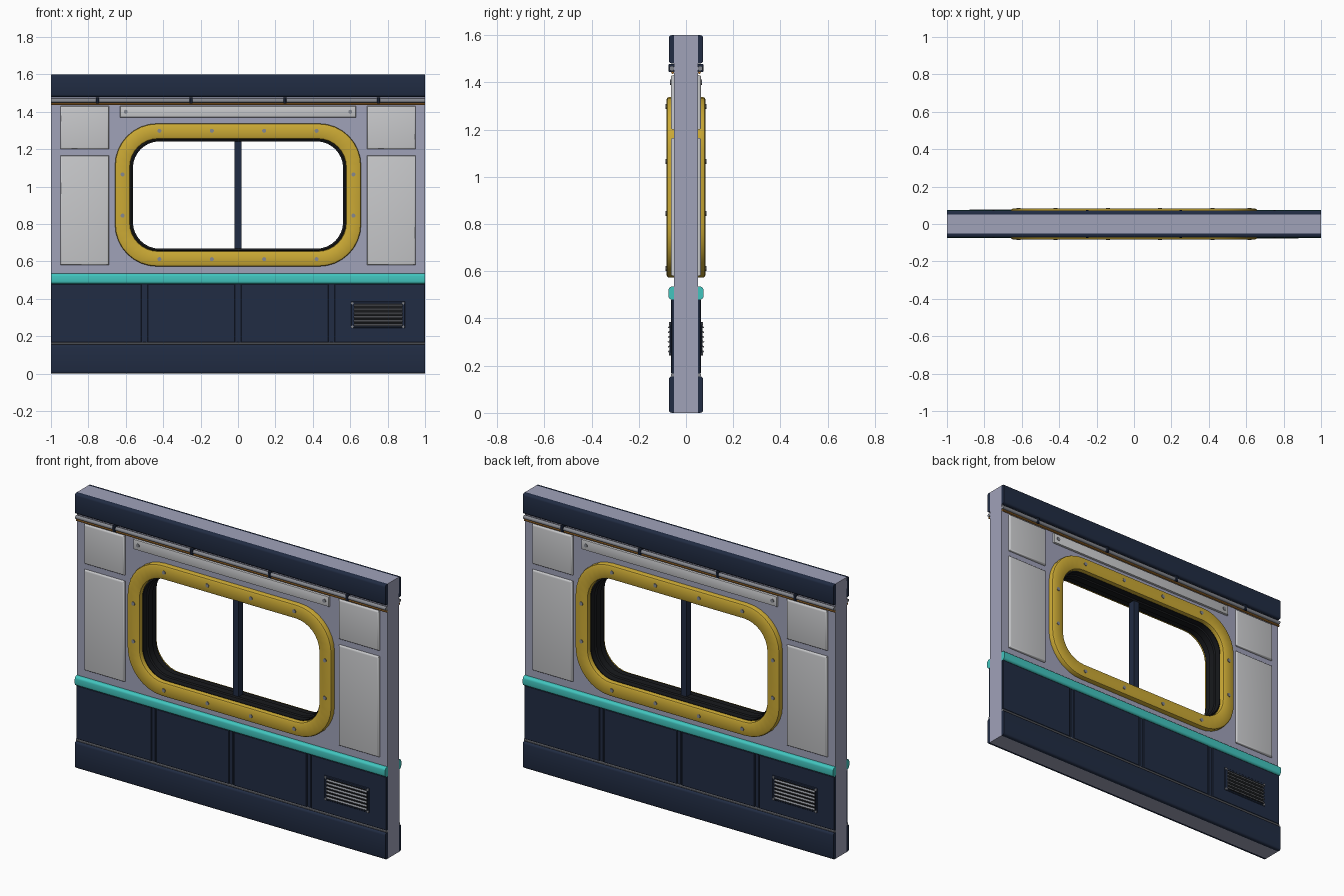
import bpy, bmesh, math
from mathutils import Matrix, Vector

if "Cube" in bpy.data.objects:
    bpy.data.objects.remove(bpy.data.objects["Cube"])

def material(name, r, g, b):
    m = bpy.data.materials.new(name)
    m.diffuse_color = (r, g, b, 1)
    m.use_nodes = True
    m.node_tree.nodes["Principled BSDF"].inputs["Base Color"].default_value = m.diffuse_color
    return m

WALL = material("lavender grey", 0.35, 0.36, 0.485)
PANEL = material("light grey", 0.58, 0.585, 0.60)
NAVY = material("navy", 0.015, 0.025, 0.056)
YELLOW = material("yellow", 0.60, 0.40, 0.035)
TEAL = material("teal", 0.054, 0.56, 0.52)
BLACK = material("rubber black", 0.009, 0.010, 0.012)
METAL = material("metal grey", 0.24, 0.25, 0.28)
COPPER = material("copper orange", 0.45, 0.19, 0.03)

def finish(bm, name, mat, both_sides=True):
    """Make an object, and a copy turned half round for the other side."""
    bmesh.ops.recalc_face_normals(bm, faces=bm.faces)
    mesh = bpy.data.meshes.new(name)
    bm.to_mesh(mesh)
    bm.free()
    mesh.materials.append(mat)
    ob = bpy.data.objects.new(name, mesh)
    bpy.context.collection.objects.link(ob)
    bpy.ops.object.select_all(action='DESELECT')
    ob.select_set(True)
    bpy.context.view_layer.objects.active = ob
    bpy.ops.object.shade_smooth_by_angle(angle=math.radians(35))
    if both_sides:
        back = ob.copy()
        back.name = name + "_back"
        back.rotation_euler.z = math.pi
        bpy.context.collection.objects.link(back)

def boxes(name, mat, items, depth, bevel=0, segs=2, long_only=False, inner=0.05, both=True):
    """Boxes (x0, x1, z0, z1) between y = -inner and y = -depth, front edges rounded."""
    bm = bmesh.new()
    for x0, x1, z0, z1 in items:
        size = Matrix.Diagonal((x1 - x0, depth - inner, z1 - z0, 1))
        pos = Matrix.Translation(((x0 + x1) / 2, -(depth + inner) / 2, (z0 + z1) / 2))
        bmesh.ops.create_cube(bm, size=1, matrix=pos @ size)
    if bevel:
        def chosen(e):
            a, b = e.verts[0].co, e.verts[1].co
            front = max(a.y, b.y) < -depth + 1e-4
            return front and (not long_only or abs(a.x - b.x) > 0.01)
        bmesh.ops.bevel(bm, geom=[e for e in bm.edges if chosen(e)], offset=bevel,
                        segments=segs, profile=0.5, affect='EDGES')
    finish(bm, name, mat, both)

def rods(name, mat, items, radius, sides=10):
    """Cylinders between pairs of points."""
    bm = bmesh.new()
    for a, b in items:
        a, b = Vector(a), Vector(b)
        turn = (b - a).to_track_quat('Z', 'Y').to_matrix().to_4x4()
        bmesh.ops.create_cone(bm, cap_ends=True, segments=sides, radius1=radius, radius2=radius,
                              depth=(b - a).length, matrix=Matrix.Translation((a + b) / 2) @ turn)
    finish(bm, name, mat)

def bolts(name, points, y, radius=0.011):
    rods(name, METAL, [((x, -y + 0.006, z), (x, -y, z)) for x, z in points], radius)

def ring(name, mat, profile, both):
    """Closed loft of rounded rectangles (half width, half height, radius, centre z, y)."""
    n = 8
    bm = bmesh.new()
    loops = []
    for w, h, r, cz, y in profile:
        loop = []
        for k, (sx, sz) in enumerate(((1, 1), (-1, 1), (-1, -1), (1, -1))):
            for i in range(n + 1):
                t = math.pi / 2 * (k + i / n)
                loop.append(bm.verts.new((sx * (w - r) + r * math.cos(t), y,
                                          cz + sz * (h - r) + r * math.sin(t))))
        loops.append(loop)
    for a, b in zip(loops, loops[1:] + loops[:1]):
        for i in range(len(a)):
            j = (i + 1) % len(a)
            bm.faces.new((a[i], a[j], b[j], b[i]))
    bmesh.ops.remove_doubles(bm, verts=bm.verts, dist=1e-5)
    finish(bm, name, mat, both)

CZ = 0.955  # window centre height

# Wall slab with the window opening
ring("wall", WALL, [(1, 0.8, 0, 0.8, -0.051), (1, 0.8, 0, 0.8, 0.051),
                    (0.585, 0.305, 0.155, CZ, 0.051), (0.585, 0.305, 0.155, CZ, -0.051)], False)

# Window frame, rubber lining and centre bar
ring("window_frame", YELLOW, [
    (0.658, 0.382, 0.225, CZ, -0.045), (0.658, 0.382, 0.225, CZ, -0.073),
    (0.655, 0.379, 0.222, CZ, -0.079), (0.647, 0.371, 0.214, CZ, -0.083),
    (0.587, 0.309, 0.160, CZ, -0.083), (0.580, 0.302, 0.153, CZ, -0.079),
    (0.577, 0.299, 0.150, CZ, -0.072), (0.577, 0.299, 0.150, CZ, -0.045)], True)
ring("window_lining", BLACK, [
    (0.590, 0.308, 0.160, CZ, -0.048), (0.570, 0.294, 0.150, CZ, -0.060),
    (0.570, 0.294, 0.150, CZ, -0.025), (0.562, 0.287, 0.143, CZ, -0.020),
    (0.562, 0.287, 0.143, CZ, 0.020), (0.570, 0.294, 0.150, CZ, 0.025),
    (0.570, 0.294, 0.150, CZ, 0.060), (0.590, 0.308, 0.160, CZ, 0.048)], False)
boxes("window_bar", NAVY, [(-0.018, 0.018, 0.662, 1.248)], 0.02, inner=-0.02, both=False)
bolts("frame_bolts", [(x, z) for x in (-0.42, -0.14, 0.14, 0.42) for z in (0.612, 1.298)]
      + [(x, z) for x in (-0.617, 0.617) for z in (0.845, 1.065)], 0.086)

# Top band, base band and teal rail
boxes("top_band", NAVY, [(-1, 1, 1.48, 1.6)], 0.073, 0.013, 3, True)
boxes("base_band", NAVY, [(-1, 1, 0, 0.155)], 0.073, 0.013, 3, True)
boxes("teal_rail", TEAL, [(-1, 1, 0.48, 0.535)], 0.074, 0.014, 4, True)
boxes("base_trim", METAL, [(-1, 1, 0.155, 0.167)], 0.064, 0.003, 1, True)

# Pipes under the top band with clips
rods("grey_pipe", METAL, [((-1, -0.060, 1.459), (1, -0.060, 1.459))], 0.011, 12)
rods("copper_pipe", COPPER, [((-1, -0.057, 1.441), (1, -0.057, 1.441))], 0.006, 8)
boxes("pipe_clips", NAVY, [(x - 0.008, x + 0.008, 1.443, 1.477)
                           for x in (-0.75, -0.25, 0.25, 0.75)], 0.074, 0.003, 1)

# Light wall panels and the strip over the window
boxes("side_panels", PANEL, [(x, x + 0.26, z0, z1) for x in (-0.95, 0.69)
                             for z0, z1 in ((0.58, 1.165), (1.2, 1.43))], 0.064, 0.009, 3)
boxes("header_strip", PANEL, [(-0.63, 0.63, 1.37, 1.43)], 0.064, 0.006, 2)
bolts("header_bolts", [(-0.6, 1.4), (0.6, 1.4)], 0.067)

# Lower cladding: four plates with recessed seams and a narrow rib in each
boxes("cladding_back", NAVY, [(-1, 1, 0.16, 0.485)], 0.055)
edges = (-1.0, -0.5, 0.0, 0.5, 1.0)
boxes("cladding_plates", NAVY, [(a + (0.015 if a > -1 else 0), b - (0.015 if b < 1 else 0), 0.167, 0.48)
                                for a, b in zip(edges, edges[1:])], 0.063, 0.003, 1)
boxes("seam_ribs", NAVY, [(x - 0.009, x + 0.009, 0.167, 0.48) for x in edges[1:4]], 0.059, 0.002, 1)

# Vent with tilted slats
boxes("vent_plate", NAVY, [(0.603, 0.892, 0.243, 0.385)], 0.067, 0.003, 1)
boxes("vent_recess", BLACK, [(0.62, 0.88, 0.252, 0.374)], 0.069)
bm = bmesh.new()
for i in range(6):
    bmesh.ops.create_cube(bm, size=1, matrix=Matrix.Translation((0.75, -0.070, 0.262 + i * 0.0205))
                          @ Matrix.Rotation(math.radians(35), 4, 'X')
                          @ Matrix.Diagonal((0.26, 0.014, 0.006, 1)))
finish(bm, "vent_slats", METAL)
bolts("vent_bolts", [(x, z) for x in (0.611, 0.884) for z in (0.25, 0.377)], 0.071, 0.007)
